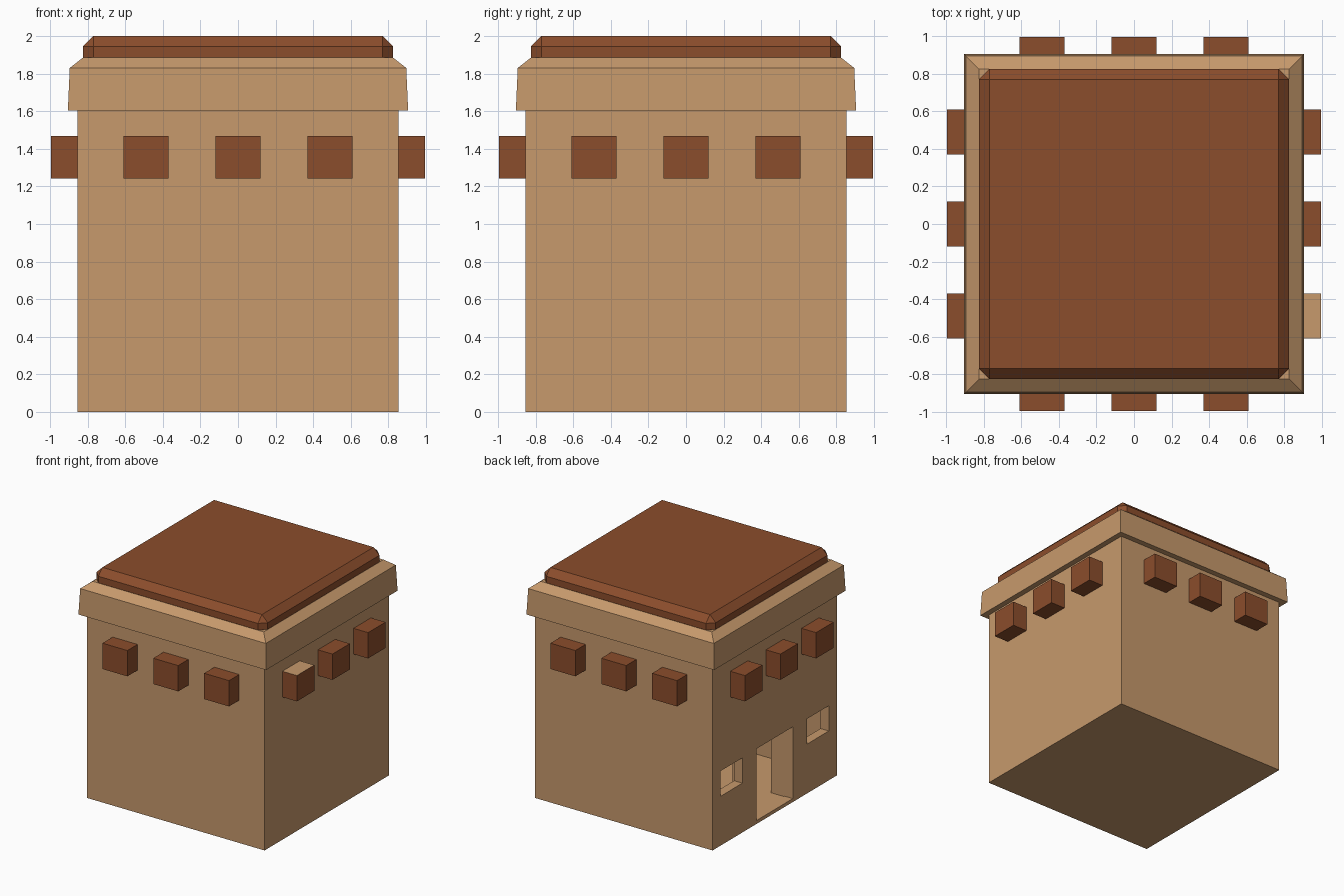
import bpy, bmesh
from mathutils import Matrix

if "Cube" in bpy.data.objects:
    bpy.data.objects.remove(bpy.data.objects["Cube"])


def material(name, rgb):
    m = bpy.data.materials.new(name)
    m.diffuse_color = (*rgb, 1)
    m.use_nodes = True
    m.node_tree.nodes["Principled BSDF"].inputs["Base Color"].default_value = m.diffuse_color
    return m


TAN = material("tan_plaster", (0.57, 0.32, 0.15))
BROWN = material("brown_wood", (0.26, 0.075, 0.025))


def finish(name, bm, *mats):
    bmesh.ops.recalc_face_normals(bm, faces=bm.faces)
    mesh = bpy.data.meshes.new(name)
    bm.to_mesh(mesh)
    bm.free()
    obj = bpy.data.objects.new(name, mesh)
    bpy.context.collection.objects.link(obj)
    for m in mats:
        mesh.materials.append(m)
    return obj


def box(name, lo, hi, *mats, bevel=0):
    bm = bmesh.new()
    size = [b - a for a, b in zip(lo, hi)]
    mid = [(a + b) / 2 for a, b in zip(lo, hi)]
    bmesh.ops.create_cube(bm, size=1, matrix=Matrix.Translation(mid) @ Matrix.Diagonal((*size, 1)))
    if bevel:
        bmesh.ops.bevel(bm, geom=bm.edges[:], offset=bevel, segments=1, affect='EDGES')
    return finish(name, bm, *mats)


def square_loft(name, profile, mat):
    """Stack square rings given as (half width, height) and cap both ends."""
    bm = bmesh.new()
    rings = [[bm.verts.new((sx * h, sy * h, z)) for sx, sy in ((-1, -1), (1, -1), (1, 1), (-1, 1))]
             for h, z in profile]
    for a, b in zip(rings, rings[1:]):
        for i in range(4):
            j = (i + 1) % 4
            bm.faces.new((a[i], a[j], b[j], b[i]))
    bm.faces.new(rings[0])
    bm.faces.new(rings[-1])
    return finish(name, bm, mat)


W = 0.855          # half width of the house
T = 0.08           # wall thickness

# Hollow walls with a door and two windows in the left side
walls = box("walls", (-W, -W, 0), (W, W, 1.65), TAN)
cutters = [
    box("room_cutter", (T - W, T - W, 0.025), (W - T, W - T, 1.6), TAN),
    box("door_cutter", (-1, -0.25, 0.03), (-0.7, 0.25, 0.655), TAN),
]
for s in (-1, 1):
    cutters.append(box("window_cutter", (-1, s * 0.595 - 0.15, 0.43), (-0.7, s * 0.595 + 0.15, 0.65), TAN))
bpy.context.view_layer.objects.active = walls
for c in cutters:
    mod = walls.modifiers.new("opening", 'BOOLEAN')
    mod.operation = 'DIFFERENCE'
    mod.solver = 'EXACT'
    mod.object = c
    bpy.ops.object.modifier_apply(modifier=mod.name)
    bpy.data.objects.remove(c)

# Door jambs reaching into the room
for s, side in ((-1, "front"), (1, "back")):
    ys = sorted((s * 0.25, s * 0.28))
    box(f"door_jamb_{side}", (-W + T, ys[0], 0.025), (-0.645, ys[1], 0.655), TAN)

# Parapet and roof slab
square_loft("parapet", [(0.905, 1.605), (0.895, 1.83), (0.825, 1.885)], TAN)
box("roof_slab", (-0.825, -0.825, 1.83), (0.825, 0.825, 2.0), BROWN, bevel=0.056)

# Protruding beam ends, three on each side
for n, side in enumerate(("front", "right", "back", "left")):
    for i in (-1, 0, 1):
        beam = box(f"beam_{side}_{i + 2}", (i * 0.49 - 0.12, -0.995, 1.243),
                   (i * 0.49 + 0.12, -0.84, 1.468), BROWN, TAN)
        beam.data.transform(Matrix.Rotation(n * 1.5707963268, 4, 'Z'))
        # One beam on the right has a plaster-coloured top
        if side == "right" and i == -1:
            for p in beam.data.polygons:
                if p.normal.z > 0.9:
                    p.material_index = 1
